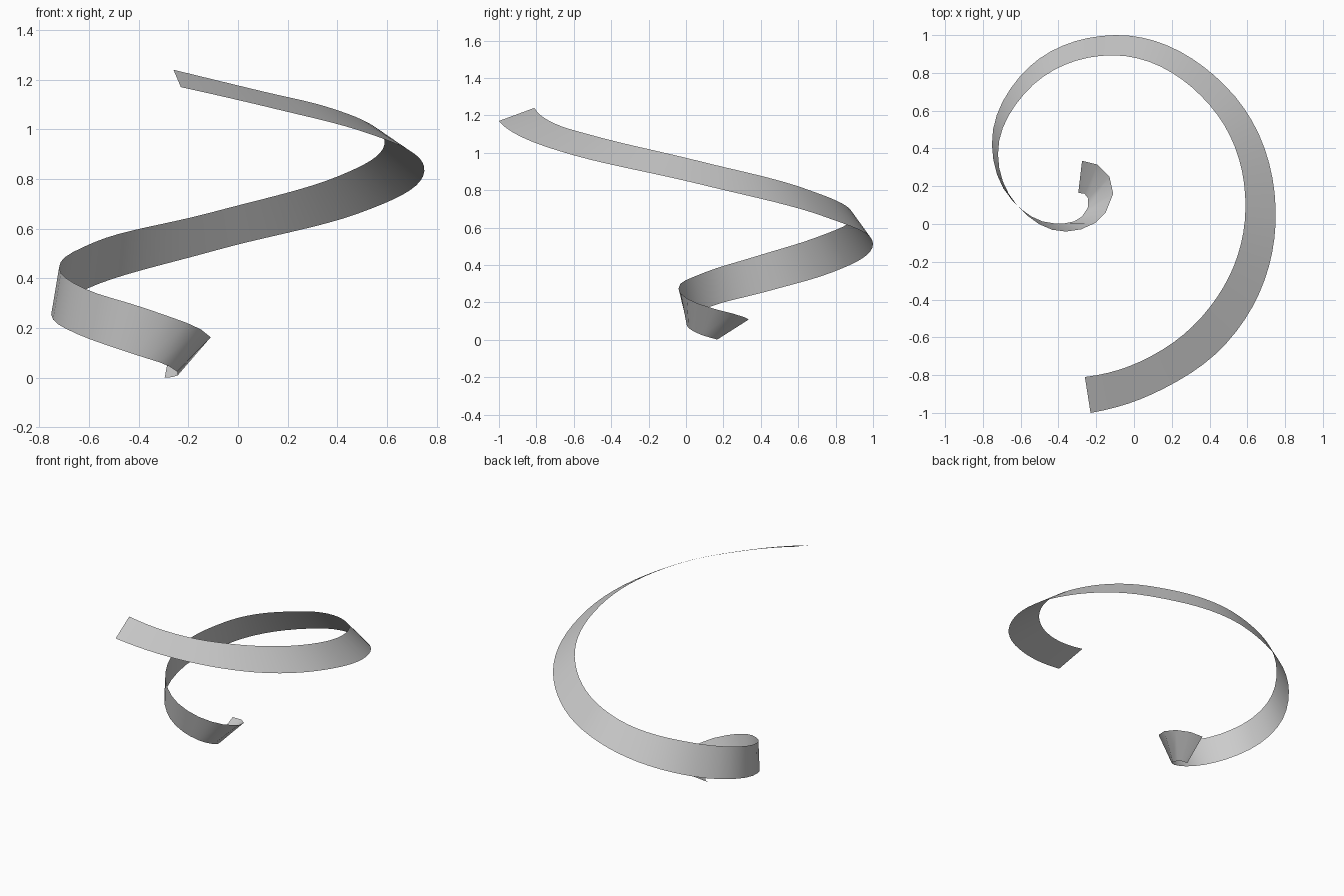
import bpy, bmesh
from mathutils import Vector
from mathutils.geometry import interpolate_bezier

if "Cube" in bpy.data.objects:
    bpy.data.objects.remove(bpy.data.objects["Cube"])

# Stations along the spiral: upper edge point, lower edge point
stations = [
    ((-.275, .335, .108), (-.295, .165, 0)),
    ((-.195, .315, .12), (-.262, .16, .003)),
    ((-.13, .25, .14), (-.242, .135, .01)),
    ((-.11, .16, .163), (-.245, .085, .025)),
    ((-.15, .06, .195), (-.275, .04, .045)),
    ((-.36, -.04, .275), (-.42, .003, .095)),
    ((-.62, .10, .36), (-.645, .125, .175)),
    ((-.72, .37, .445), (-.752, .42, .255)),
    ((-.58, .69, .545), (-.605, .78, .36)),
    ((-.11, .893, .665), (-.10, 1, .51)),
    ((.40, .63, .81), (.48, .735, .66)),
    ((.59, .08, .953), (.75, .08, .83)),
    ((.36, -.49, 1.09), (.49, -.63, .995)),
    ((.09, -.70, 1.155), (.16, -.87, 1.08)),
    ((-.26, -.81, 1.24), (-.23, -1, 1.17)),
]
upper = [Vector(s[0]) for s in stations]
lower = [Vector(s[1]) for s in stations]


def tangents(pts):
    """Unit tangents from the parabola through neighbouring points."""
    seg = [b - a for a, b in zip(pts, pts[1:])]
    inner = []
    for a, b in zip(seg, seg[1:]):
        inner.append((a / a.length * b.length + b / b.length * a.length).normalized())
    first = (2 * seg[0].normalized() - inner[0]).normalized()
    last = (2 * seg[-1].normalized() - inner[-1]).normalized()
    return [first] + inner + [last]


def smooth_edge(pts, counts):
    tan = tangents(pts)
    out = [pts[0]]
    for i, n in enumerate(counts):
        a, b = pts[i], pts[i + 1]
        h = (b - a).length * 0.352
        out += interpolate_bezier(a, a + tan[i] * h, b - tan[i + 1] * h, b, n + 1)[1:]
    return out


# Even segment length along the strip
mid = [(a + b) / 2 for a, b in zip(upper, lower)]
counts = [max(1, round((b - a).length / 0.07)) for a, b in zip(mid, mid[1:])]

# Twisting spiral ribbon: one open strip of quads between the edges
bm = bmesh.new()
top = [bm.verts.new(p) for p in smooth_edge(upper, counts)]
bottom = [bm.verts.new(p) for p in smooth_edge(lower, counts)]
for i in range(len(top) - 1):
    bm.faces.new((top[i], top[i + 1], bottom[i + 1], bottom[i]))
mesh = bpy.data.meshes.new("spiral_ribbon")
bm.to_mesh(mesh)
bm.free()

ribbon = bpy.data.objects.new("spiral_ribbon", mesh)
bpy.context.collection.objects.link(ribbon)
bpy.context.view_layer.objects.active = ribbon
ribbon.select_set(True)
bpy.ops.object.shade_smooth_by_angle()
